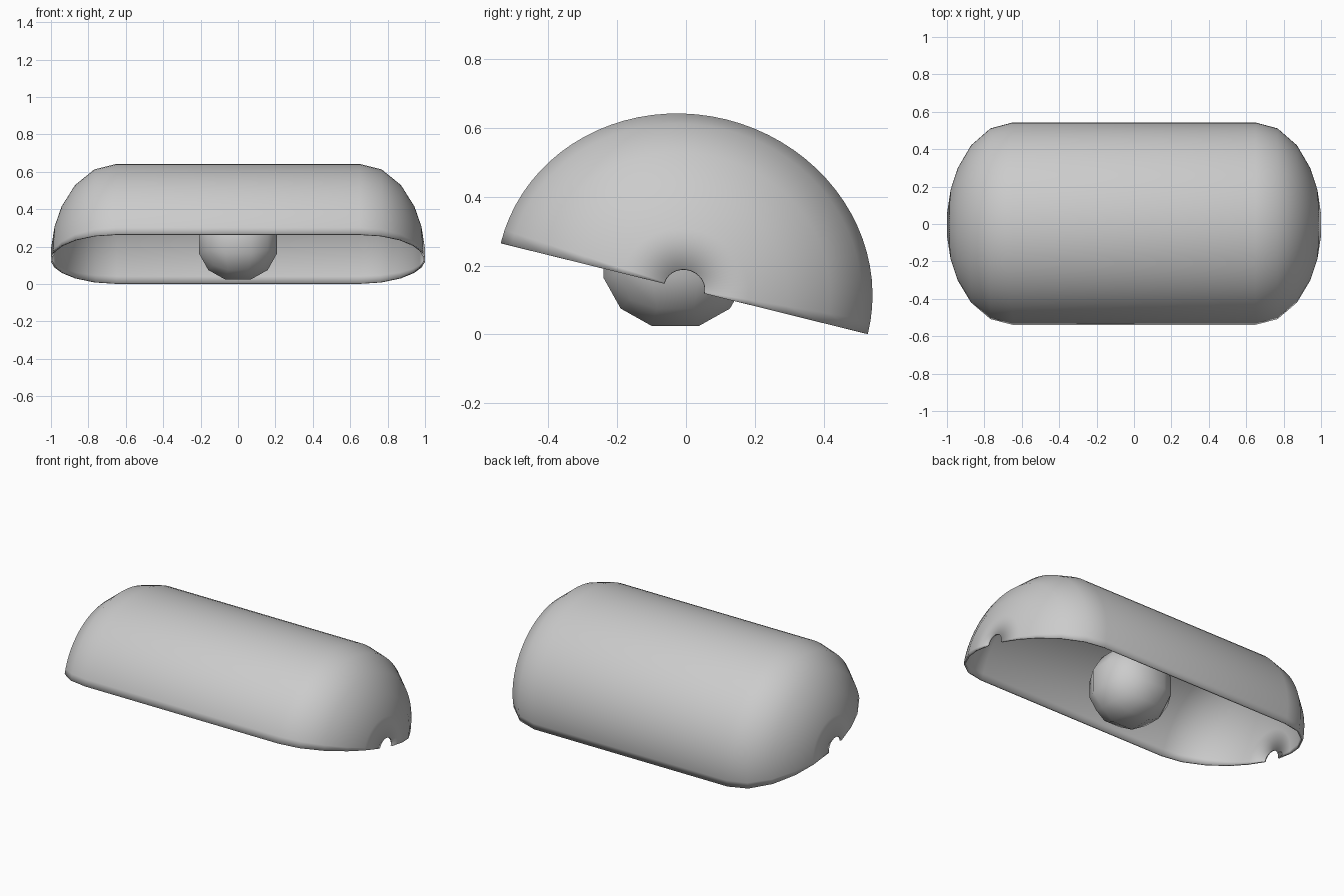
import bpy, bmesh
from math import sin, cos, pi, radians
from mathutils import Vector

if "Cube" in bpy.data.objects:
    bpy.data.objects.remove(bpy.data.objects["Cube"])


def finish(bm, name):
    for f in bm.faces:
        f.smooth = True
    me = bpy.data.meshes.new(name)
    bm.to_mesh(me)
    bm.free()
    ob = bpy.data.objects.new(name, me)
    bpy.context.collection.objects.link(ob)
    return ob


# Shade: half capsule with rounded ends, open below, axle notch at each end
HALF_WIDTH, HEIGHT, SIDES = 0.55, 0.507, 40
quarter = [(0.65 + 0.352 * sin(radians(t)), cos(radians(t)))
           for t in (0, 19.5, 39, 56.5, 70, 83.7)]
stations = [(-x, r) for x, r in reversed(quarter)] + quarter

bm = bmesh.new()
rows = [[bm.verts.new((x, HALF_WIDTH * r * cos(pi * j / SIDES),
                       HEIGHT * r * sin(pi * j / SIDES)))
         for j in range(SIDES + 1)] for x, r in stations]
for a, b in zip(rows, rows[1:]):
    for j in range(SIDES):
        bm.faces.new((a[j], a[j + 1], b[j + 1], b[j]))
shade = finish(bm, "lamp_shade")
shade.location = (0, -0.005, 0.133)
shade.rotation_euler.x = radians(-13.9)
wall = shade.modifiers.new("wall", 'SOLIDIFY')
wall.thickness = 0.01
wall.offset = -1

# Bulb: cube grid of 3 x 3 per face, pushed out to a ball
bm = bmesh.new()
bmesh.ops.create_cube(bm, size=2)
bmesh.ops.subdivide_edges(bm, edges=bm.edges[:], cuts=2, use_grid_fill=True)
for v in bm.verts:
    v.co = v.co.normalized() * 0.231
bulb = finish(bm, "bulb")
bulb.location = (0, -0.031, 0.234)
